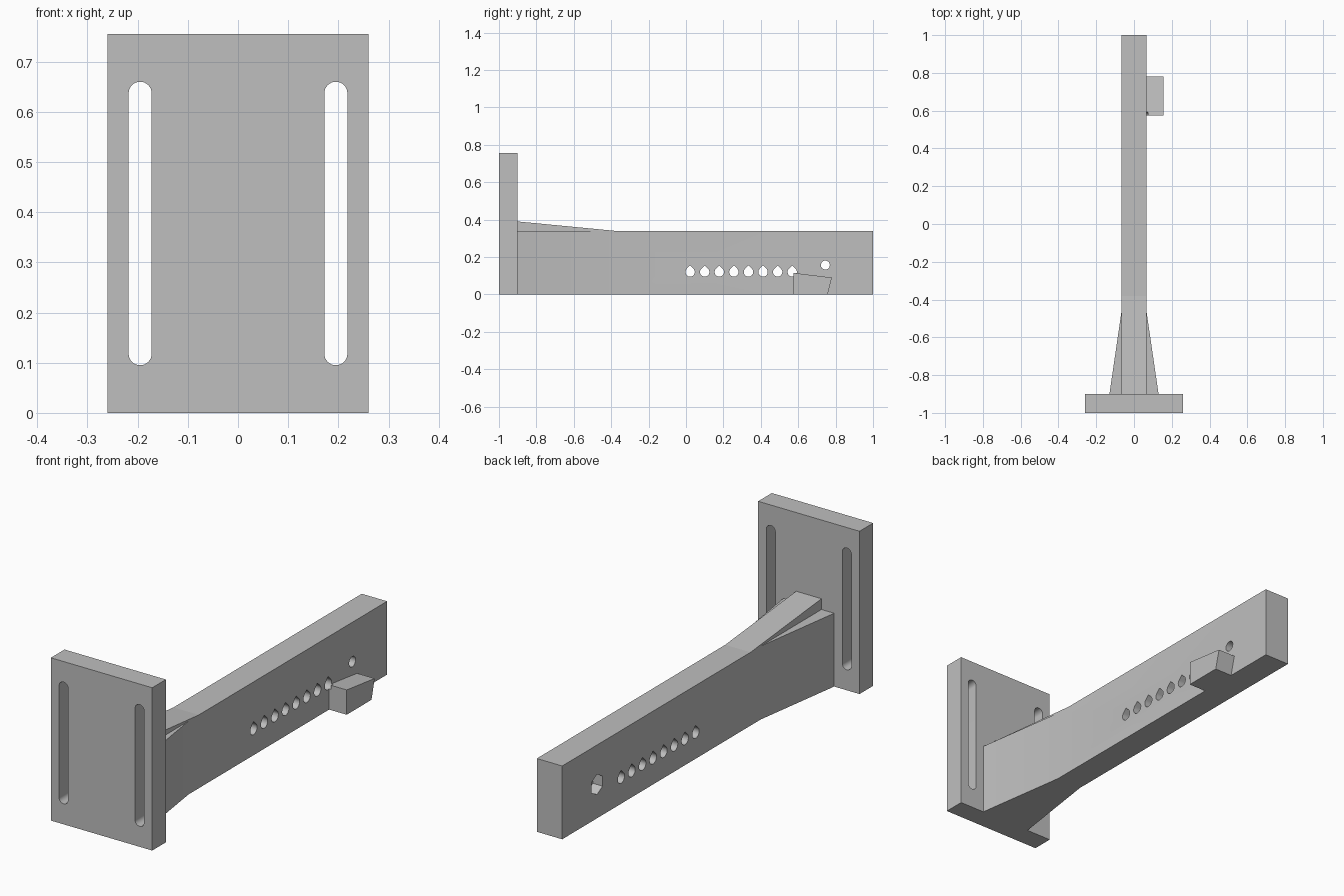
import bpy, bmesh
from math import sin, cos, pi, radians, sqrt
from mathutils import Vector

cube = bpy.data.objects.get("Cube")
if cube:
    bpy.data.objects.remove(cube, do_unlink=True)

grey = bpy.data.materials.new("plain grey")
grey.use_nodes = True
grey.diffuse_color = (0.52, 0.52, 0.52, 1)
grey.node_tree.nodes["Principled BSDF"].inputs["Base Color"].default_value = grey.diffuse_color


def prism(name, profiles, axis, lo, hi):
    """Extrude closed 2D profiles along an axis (profile order: the other two axes)."""
    def place(p, d):
        c = list(p)
        c.insert("xyz".index(axis), d)
        return Vector(c)
    bm = bmesh.new()
    for profile in profiles:
        face = bm.faces.new([bm.verts.new(place(p, lo)) for p in profile])
        ext = bmesh.ops.extrude_face_region(bm, geom=[face])
        top = [g for g in ext["geom"] if isinstance(g, bmesh.types.BMVert)]
        bmesh.ops.translate(bm, verts=top, vec=place((0, 0), hi - lo))
    bmesh.ops.recalc_face_normals(bm, faces=bm.faces)
    mesh = bpy.data.meshes.new(name)
    bm.to_mesh(mesh)
    bm.free()
    mesh.materials.append(grey)
    obj = bpy.data.objects.new(name, mesh)
    bpy.context.collection.objects.link(obj)
    return obj


def cut(targets, cutter):
    """Subtract the cutter from each target, then discard it."""
    cutter.hide_render = True
    for obj in targets:
        mod = obj.modifiers.new("cut", "BOOLEAN")
        mod.operation = "DIFFERENCE"
        mod.solver = "EXACT"
        mod.object = cutter
        bpy.context.view_layer.objects.active = obj
        bpy.ops.object.modifier_apply(modifier=mod.name)
    bpy.data.objects.remove(cutter, do_unlink=True)


def arc(u, v, r, start, end, n):
    angles = [radians(start + (end - start) * i / n) for i in range(n + 1)]
    return [(u + r * cos(a), v + r * sin(a)) for a in angles]


def rect(u0, u1, v0, v1):
    return [(u0, v0), (u1, v0), (u1, v1), (u0, v1)]


def slot(x, z0, z1, r):
    return arc(x, z1 - r, r, 0, 180, 16) + arc(x, z0 + r, r, 180, 360, 16)


def teardrop(y, z, r):
    return arc(y, z, r, 135, 405, 24) + [(y, z + r * sqrt(2))]


# Mounting plate with two long slots
plate = prism("mounting_plate", [rect(-0.26, 0.26, 0, 0.755)], "y", -1, -0.9)
slots = [slot(s * 0.195, 0.095, 0.66, 0.023) for s in (-1, 1)]
cut([plate], prism("slot_cutter", slots, "y", -1.1, -0.8))

# Arm that flares out where it meets the plate
half = [(0.13, -0.9), (0.065, -0.455), (0.065, 1)]
outline = half + [(-x, y) for x, y in reversed(half)]
arm = prism("arm", [outline], "z", 0, 0.34)

# Sloping rib above the arm
rib = prism("top_rib", [[(-0.9, 0.34), (-0.38, 0.34), (-0.9, 0.39)]], "x", -0.065, 0.065)

# Tapered stop block on the side of the arm
stop = prism("side_stop", [[(0.575, 0), (0.757, 0), (0.78, 0.09), (0.575, 0.115)]], "x", 0.065, 0.155)

# Row of teardrop holes, the last one nicking the stop block
holes = [teardrop(0.022 + 0.078 * i, 0.12, 0.025) for i in range(8)]
cut([arm, stop], prism("hole_cutter", holes, "x", -0.2, 0.075))

# Bolt hole with a hexagonal nut recess on the far side
bolt = arc(0.745, 0.157, 0.024, 0, 345, 23)
cut([arm], prism("bolt_cutter", [bolt], "x", -0.2, 0.2))
nut = arc(0.745, 0.157, 0.047, 30, 330, 5)
cut([arm], prism("nut_cutter", [nut], "x", -0.2, -0.015))

# Smooth the round walls, keep the edges sharp
bpy.ops.object.select_all(action="DESELECT")
for obj in (plate, arm, rib, stop):
    obj.select_set(True)
bpy.context.view_layer.objects.active = arm
bpy.ops.object.shade_smooth_by_angle(angle=radians(30))
